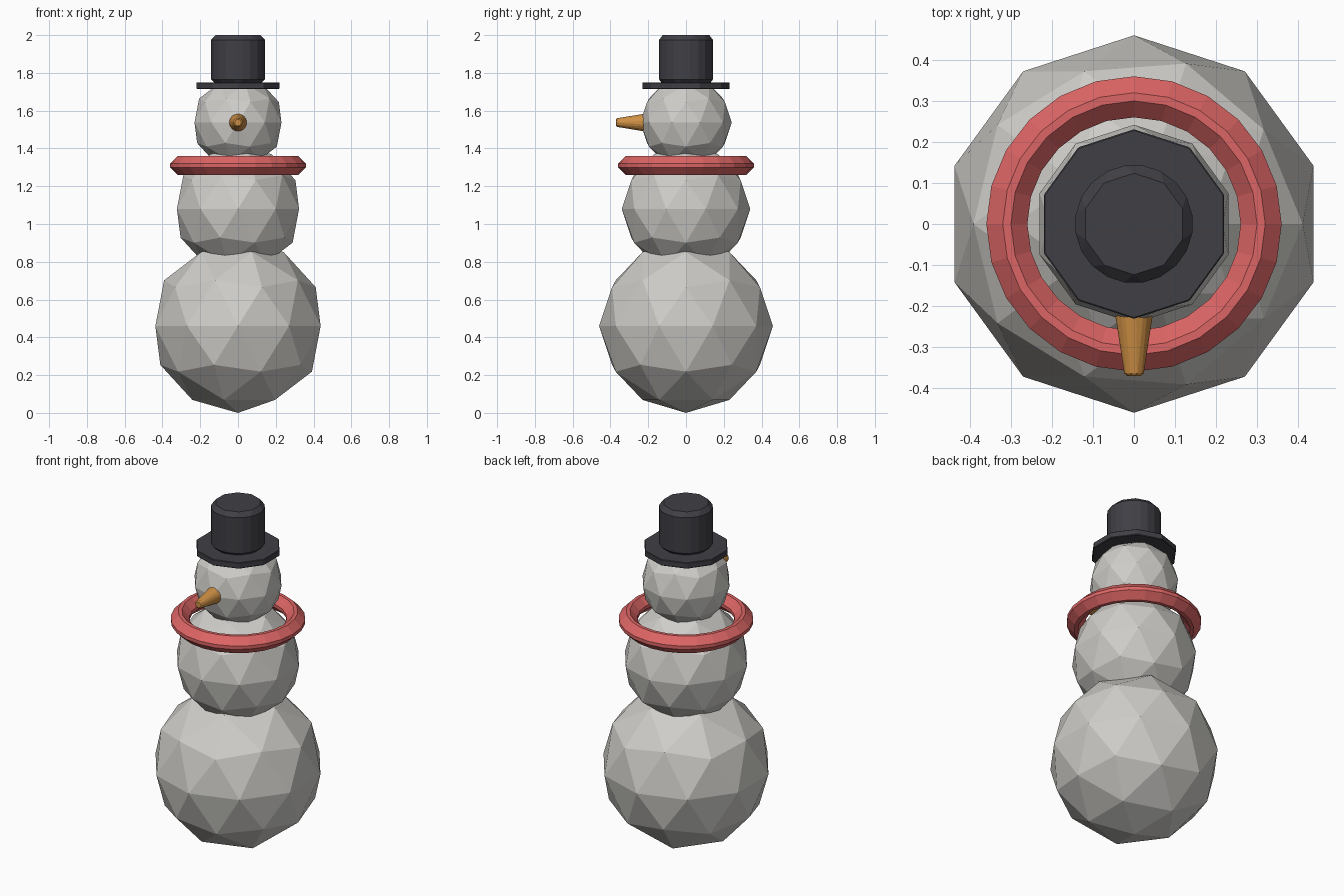
import bpy, bmesh
from math import pi, sin, cos, radians
from mathutils import Matrix

if "Cube" in bpy.data.objects:
    bpy.data.objects.remove(bpy.data.objects["Cube"])


def material(name, rgb):
    m = bpy.data.materials.new(name)
    m.use_nodes = True
    m.diffuse_color = (*rgb, 1)
    m.node_tree.nodes["Principled BSDF"].inputs["Base Color"].default_value = (*rgb, 1)
    return m


snow = material("snow", (0.62, 0.61, 0.58))
charcoal = material("charcoal", (0.05, 0.05, 0.06))
red = material("scarf red", (0.72, 0.13, 0.13))
orange = material("carrot orange", (0.62, 0.28, 0.06))


def add(name, bm, mat):
    bmesh.ops.recalc_face_normals(bm, faces=bm.faces)
    mesh = bpy.data.meshes.new(name)
    bm.to_mesh(mesh)
    bm.free()
    mesh.materials.append(mat)
    obj = bpy.data.objects.new(name, mesh)
    bpy.context.collection.objects.link(obj)
    return obj


def ball(name, radius, z):
    bm = bmesh.new()
    bmesh.ops.create_icosphere(bm, subdivisions=2, radius=radius,
                               matrix=Matrix.Translation((0, 0, z)))
    add(name, bm, snow)


def bevelled_cone(name, r1, r2, depth, bevel, matrix, mat):
    bm = bmesh.new()
    bmesh.ops.create_cone(bm, cap_ends=True, segments=10, radius1=r1, radius2=r2,
                          depth=depth, matrix=matrix)
    bmesh.ops.bevel(bm, geom=bm.edges[:], offset=bevel, segments=1, affect='EDGES')
    add(name, bm, mat)


# Snow body
ball("lower_body", 0.46, 0.46)
ball("middle_body", 0.34, 1.08)
ball("head", 0.242, 1.537)

# Hat
bevelled_cone("hat_brim", 0.231, 0.231, 0.035, 0.003,
              Matrix.Translation((0, 0, 1.732)), charcoal)
bevelled_cone("hat_crown", 0.15, 0.15, 0.26, 0.025,
              Matrix.Translation((0, 0, 1.87)), charcoal)

# Carrot nose, pointing forward
bevelled_cone("nose", 0.05, 0.024, 0.16, 0.006,
              Matrix.Translation((0, -0.29, 1.537)) @ Matrix.Rotation(pi / 2, 4, 'X'), orange)

# Scarf: a chamfered diamond section swept around a ring
SEGMENTS = 24
half, chamfer = 0.05, 0.01
section = [(half, -chamfer), (half, chamfer), (chamfer, half), (-chamfer, half),
           (-half, chamfer), (-half, -chamfer), (-chamfer, -half), (chamfer, -half)]
bm = bmesh.new()
rings = []
for i in range(SEGMENTS):
    a = 2 * pi * i / SEGMENTS
    rings.append([bm.verts.new(((0.31 + r) * cos(a), (0.31 + r) * sin(a), 1.31 + z))
                  for r, z in section])
for i, ring in enumerate(rings):
    following = rings[(i + 1) % SEGMENTS]
    for j in range(len(section)):
        k = (j + 1) % len(section)
        bm.faces.new((ring[j], following[j], following[k], ring[k]))
add("scarf", bm, red)
